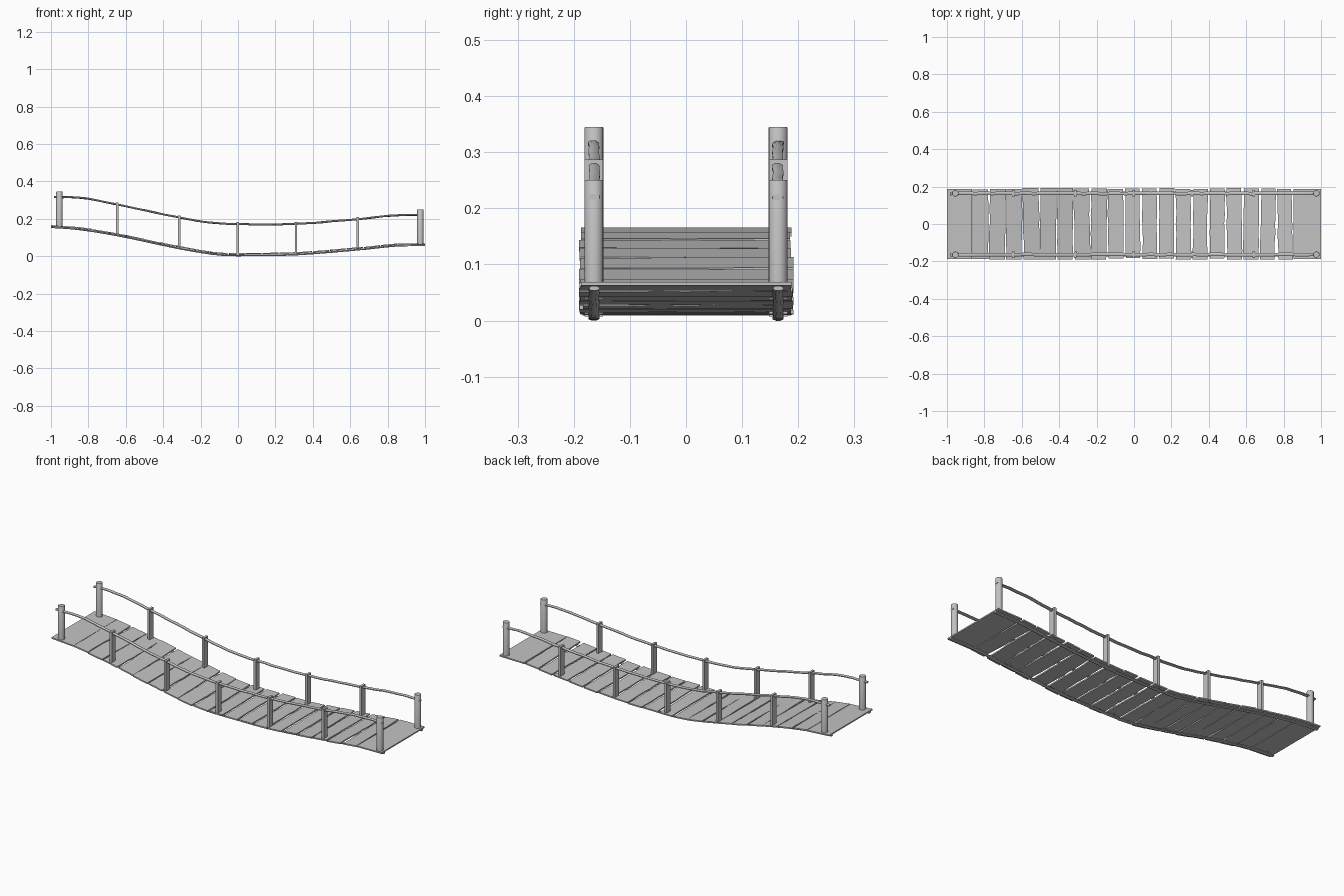
import bpy, bmesh, math, random
from mathutils import Vector

random.seed(4)
cube = bpy.data.objects.get("Cube")
if cube:
    bpy.data.objects.remove(cube, do_unlink=True)

wood = bpy.data.materials.new("weathered_grey")
wood.use_nodes = True
GREY = (0.55, 0.55, 0.55, 1)
wood.diffuse_color = GREY
wood.node_tree.nodes["Principled BSDF"].inputs["Base Color"].default_value = GREY

# Sagging profiles: deck top and handrail centre as (x, z)
DECK = [(-1, .166), (-.85, .155), (-.64, .121), (-.31, .052), (-.1, .019),
        (.08, .016), (.31, .020), (.64, .046), (.85, .067), (1, .069)]
RAIL = [(-1, .316), (-.83, .311), (-.64, .275), (-.31, .206), (-.15, .180),
        (0, .171), (.31, .173), (.64, .198), (.85, .219), (1, .220)]
SIDE_Y = 0.164


def height(profile, x):
    """Smooth cubic through the profile points."""
    last = len(profile) - 1

    def slope(i):
        a, b = profile[max(i - 1, 0)], profile[min(i + 1, last)]
        return (b[1] - a[1]) / (b[0] - a[0])
    i = 0
    while i < last - 1 and x > profile[i + 1][0]:
        i += 1
    (x0, z0), (x1, z1) = profile[i], profile[i + 1]
    w = x1 - x0
    t = (x - x0) / w
    s = t * t * (3 - 2 * t)
    return (z0 + (z1 - z0) * s + slope(i) * w * t * (1 - t) ** 2
            - slope(i + 1) * w * t * t * (1 - t))


def finish(bm, name, smooth=False):
    bmesh.ops.recalc_face_normals(bm, faces=bm.faces)
    mesh = bpy.data.meshes.new(name)
    bm.to_mesh(mesh)
    bm.free()
    mesh.materials.append(wood)
    obj = bpy.data.objects.new(name, mesh)
    bpy.context.collection.objects.link(obj)
    if smooth:
        bpy.ops.object.select_all(action='DESELECT')
        obj.select_set(True)
        bpy.context.view_layer.objects.active = obj
        bpy.ops.object.shade_smooth_by_angle(angle=math.radians(40))
    return obj


def loft(rings, name, smooth=False):
    """Skin a list of equal closed rings and cap both ends."""
    bm = bmesh.new()
    rows = [[bm.verts.new(p) for p in ring] for ring in rings]
    n = len(rows[0])
    for a, b in zip(rows, rows[1:]):
        for k in range(n):
            bm.faces.new((a[k], a[(k + 1) % n], b[(k + 1) % n], b[k]))
    bm.faces.new(rows[0])
    bm.faces.new(rows[-1])
    return finish(bm, name, smooth)


def pole(name, profile, x0, x1, y, drop, half_w, half_h, wobble):
    """Rough, slightly crooked pole following a profile."""
    rings, steps = [], 44
    for i in range(steps + 1):
        x = x0 + (x1 - x0) * i / steps
        cy = y + random.uniform(-wobble, wobble)
        cz = height(profile, x) - drop + random.uniform(-wobble, wobble) * .6
        ring = []
        for k in range(8):
            a = math.tau * (k + .5) / 8
            ring.append((x, cy + half_w * math.cos(a), cz + half_h * math.sin(a)))
        rings.append(ring)
    loft(rings, name, True)


def plank(name, x0, x1, skew, ragged, lift=0):
    """Board across the deck with worn long edges."""
    rings, steps = [], 8
    y0 = -.187 + random.uniform(-ragged, ragged)
    y1 = .188 + random.uniform(-ragged, ragged)
    for i in range(steps + 1):
        t = i / steps
        shift = skew * (t - .5)
        a = x0 + shift + random.uniform(-ragged, ragged) * .5
        b = x1 + shift + random.uniform(-ragged, ragged) * .5
        a, b = max(a, -1), min(b, 1)
        za, zb = height(DECK, a) + lift, height(DECK, b) + lift
        y = y0 + (y1 - y0) * t
        rings.append([(a, y, za), (b, y, zb), (b, y, zb - .007), (a, y, za - .007)])
    loft(rings, name)


# Deck: a wide landing at each end, loose planks between
plank("landing_right", -1, -.866, 0, 0)
plank("landing_left", .852, 1, 0, 0)
COUNT = 19
pitch = (.852 + .866) / COUNT
for i in range(COUNT):
    start = -.866 + i * pitch
    gap = random.uniform(.004, .008) if i < 9 else random.uniform(.008, .015)
    plank(f"plank_{i + 1}", start + gap / 2, start + pitch - gap / 2,
          random.uniform(-.007, .007), .004, random.uniform(-.001, .002))


def post_round(name, x, y, z0, z1, r):
    rings = [[(x + s * math.cos(math.tau * k / 16), y + s * math.sin(math.tau * k / 16), z)
              for k in range(16)]
             for z, s in ((z0, r), (z1 - .002, r), (z1, r * .94))]
    loft(rings, name, True)


def box(name, centre, size):
    bm = bmesh.new()
    bmesh.ops.create_cube(bm, size=1)
    for v in bm.verts:
        v.co = Vector([c + p * s for c, p, s in zip(centre, v.co, size)])
    finish(bm, name)


# Bearers, handrails and posts on both sides
for side, y in (("left", SIDE_Y), ("right", -SIDE_Y)):
    pole("bearer_" + side, DECK, -1, 1, y, .0115, .010, .0045, .0006)
    pole("handrail_" + side, RAIL, -.985, .992, y, 0, .010, .0055, .0018)
    post_round("end_post_high_" + side, -.955, y, .155, .345, .017)
    post_round("end_post_low_" + side, .975, y, .062, .25, .017)
    for i, x in enumerate((-.645, -.315, -.002, .31, .64)):
        low = height(DECK, x) - .008
        top = height(RAIL, x) + .011
        box(f"baluster_{side}_{i + 1}", (x, y, (low + top) / 2), (.013, .033, top - low))
